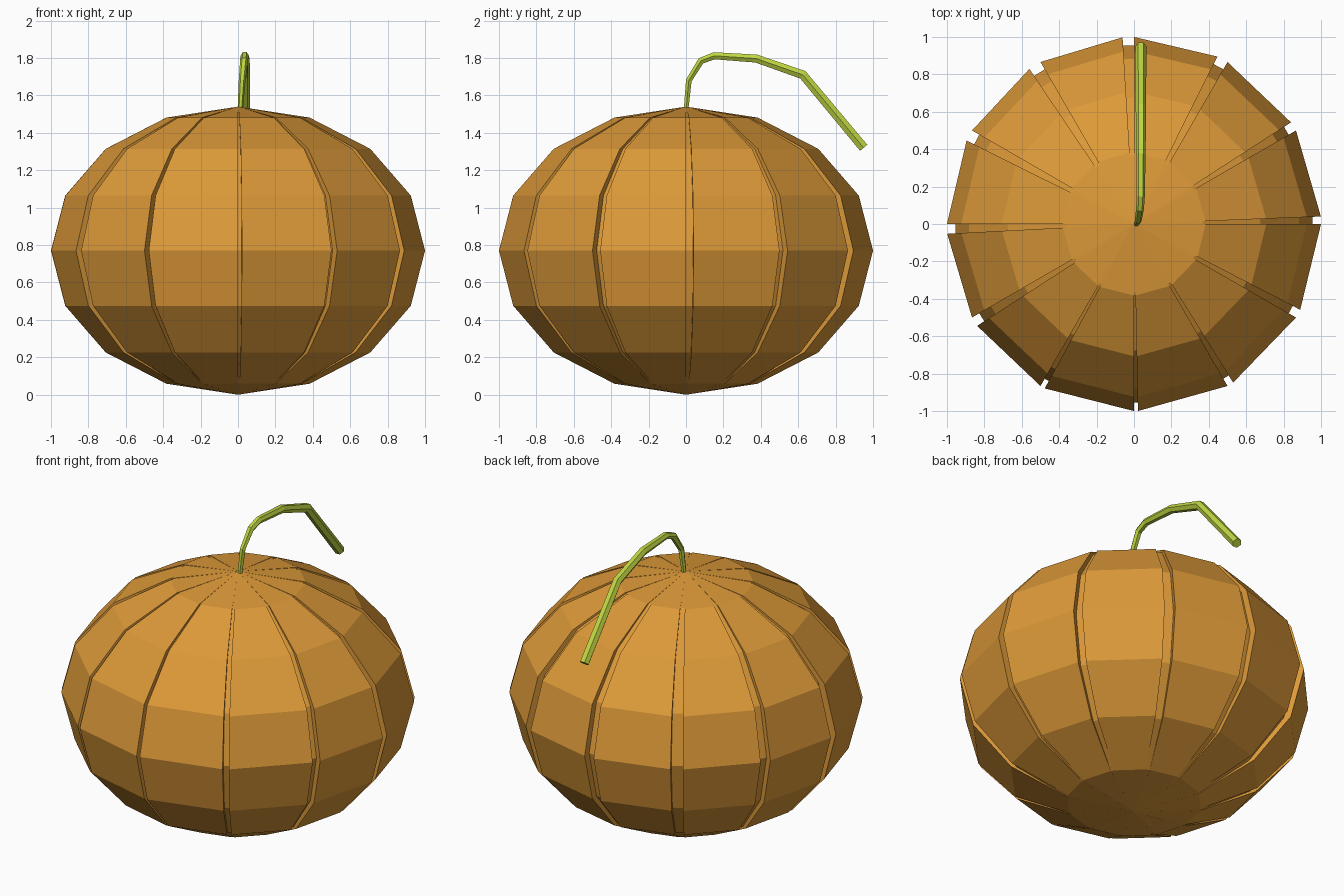
import bpy, bmesh
from math import sin, cos, pi, radians
from mathutils import Vector

if "Cube" in bpy.data.objects:
    bpy.data.objects.remove(bpy.data.objects["Cube"])


def material(name, rgb):
    mat = bpy.data.materials.new(name)
    mat.use_nodes = True
    mat.diffuse_color = (*rgb, 1)
    mat.node_tree.nodes["Principled BSDF"].inputs["Base Color"].default_value = (*rgb, 1)
    return mat


def add_object(name, bm, mat):
    bmesh.ops.recalc_face_normals(bm, faces=bm.faces)
    mesh = bpy.data.meshes.new(name)
    bm.to_mesh(mesh)
    bm.free()
    mesh.materials.append(mat)
    obj = bpy.data.objects.new(name, mesh)
    bpy.context.collection.objects.link(obj)
    return obj


def bridge(bm, a, b):
    for i in range(len(a)):
        j = (i + 1) % len(a)
        bm.faces.new((a[i], a[j], b[j], b[i]))


orange = material("orange rind", (0.72, 0.32, 0.04))
green = material("lime green stem", (0.53, 0.67, 0.055))

# Ribbed body: twelve flat segments, each followed by a narrow sunken groove
HALF_HEIGHT, BANDS, FLOOR = 0.77, 8, 0.955
groove_widths = [2.3, 2.9, 3.5, 3.5, 4, 3.5, 3, 3, 1.5, 1.2, 2, 2.7]
bm = bmesh.new()
rings = []
for band in range(1, BANDS):
    tilt = pi * band / BANDS
    z = HALF_HEIGHT * (1 + cos(tilt))
    floor = 0.995 if band == BANDS - 1 else FLOOR
    ring = []
    for k, width in enumerate(groove_widths):
        start, end = radians(30 * k), radians(30 * k + width)
        for angle, scale in ((start, 1), (start, floor), (end, floor), (end, 1)):
            r = sin(tilt) * scale
            ring.append(bm.verts.new((r * cos(angle), r * sin(angle), z)))
    rings.append(ring)
for upper, lower in zip(rings, rings[1:]):
    bridge(bm, upper, lower)
for ring, z in ((rings[0], 2 * HALF_HEIGHT), (rings[-1], 0)):
    pole = bm.verts.new((0, 0, z))
    for i, v in enumerate(ring):
        bm.faces.new((v, ring[(i + 1) % len(ring)], pole))
add_object("pumpkin_body", bm, orange)

# Drooping six-sided stem, thickening toward its tip: x, y, z, radius
path = [(0.012, 0.0, 1.52, 0.014), (0.022, 0.015, 1.68, 0.018),
        (0.032, 0.08, 1.785, 0.021), (0.036, 0.15, 1.812, 0.022),
        (0.037, 0.375, 1.797, 0.025), (0.037, 0.625, 1.71, 0.028),
        (0.037, 0.95, 1.32, 0.029)]
points = [Vector(p[:3]) for p in path]
bm = bmesh.new()
rings = []
side = Vector((1, 0, 0))
for i, point in enumerate(points):
    before = (point - points[i - 1]).normalized() if i else Vector()
    after = (points[i + 1] - point).normalized() if i < len(points) - 1 else Vector()
    up = side.cross(before + after).normalized()
    rings.append([bm.verts.new(point + path[i][3] * (side * cos(k * pi / 3) + up * sin(k * pi / 3)))
                  for k in range(6)])
for a, b in zip(rings, rings[1:]):
    bridge(bm, a, b)
bm.faces.new(rings[0])
bm.faces.new(rings[-1])
add_object("stem", bm, green)
